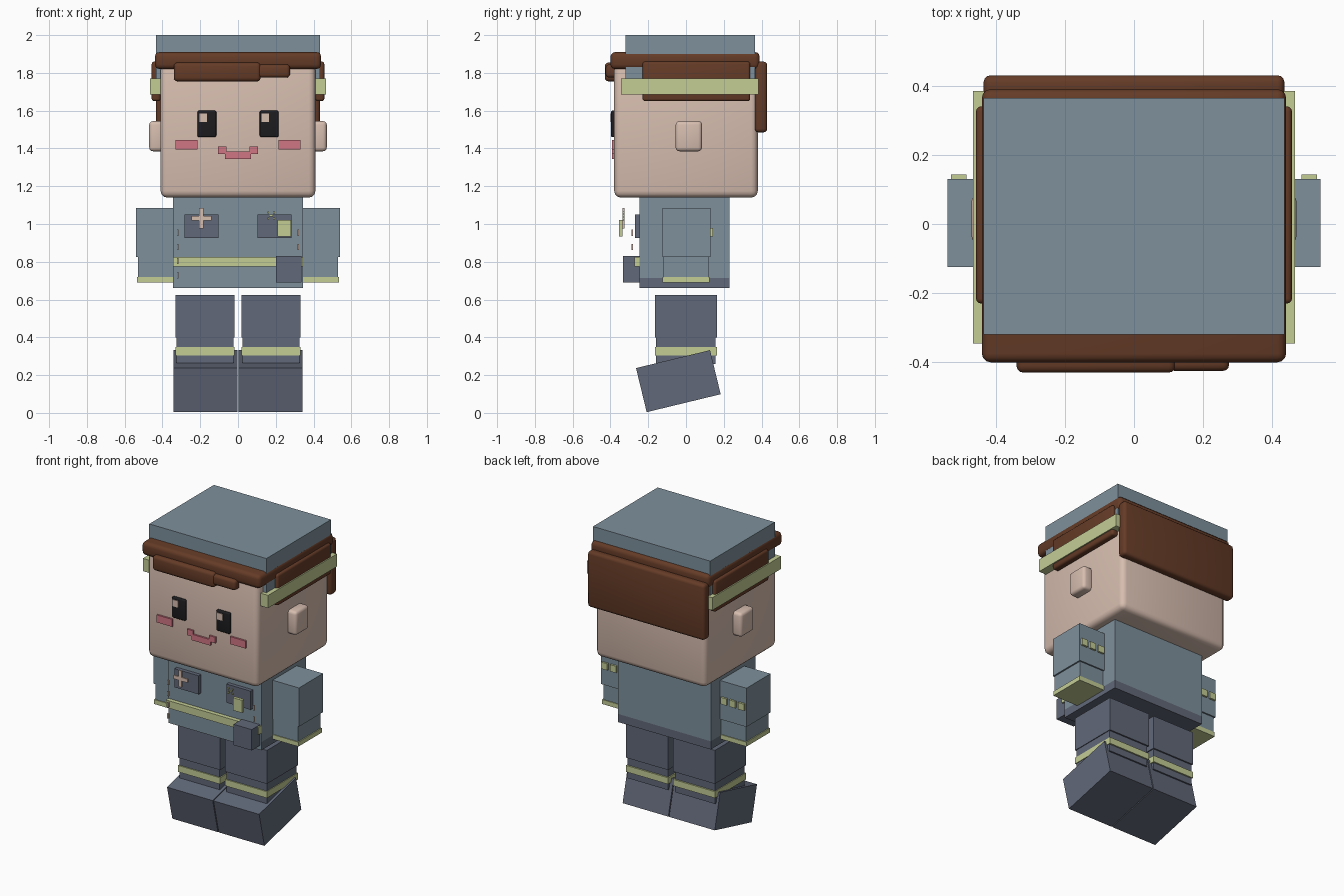
import bpy
import bmesh
import math
from mathutils import Matrix, Vector

default_cube = bpy.data.objects.get("Cube")
if default_cube:
    bpy.data.objects.remove(default_cube, do_unlink=True)


def make_material(name, red, green, blue):
    material = bpy.data.materials.new(name)
    colour = (red, green, blue, 1)
    material.diffuse_color = colour
    material.use_nodes = True
    for node in material.node_tree.nodes:
        if node.type == "BSDF_PRINCIPLED":
            node.inputs["Base Color"].default_value = colour
    return material


steel = make_material("steel blue cloth", .21, .28, .33)
slate = make_material("dark slate cloth", .12, .14, .19)
lime = make_material("pale lime trim", .55, .61, .30)
skin = make_material("skin", .68, .51, .43)
brown = make_material("brown hair", .13, .044, .02)
pink = make_material("pink blush", .64, .18, .23)
black = make_material("black eye", .012, .012, .014)


def box(name, material, x, y, z, soft=0, tilt=0):
    """Add a box from its x, y and z ranges, optionally rounded or tilted."""
    low, high = (Vector(corner) for corner in zip(x, y, z))
    mesh = bpy.data.meshes.new(name)
    bm = bmesh.new()
    bmesh.ops.create_cube(bm, size=1)
    bmesh.ops.scale(bm, vec=high - low, verts=bm.verts)
    if soft:
        bmesh.ops.bevel(bm, geom=bm.edges[:], offset=soft, segments=3,
                        profile=.5, affect="EDGES")
        for face in bm.faces:
            face.smooth = True
    bm.to_mesh(mesh)
    bm.free()
    mesh.materials.append(material)
    part = bpy.data.objects.new(name, mesh)
    bpy.context.scene.collection.objects.link(part)
    part.matrix_world = (Matrix.Translation((low + high) / 2)
                         @ Matrix.Rotation(math.radians(tilt), 4, "X"))
    if soft:
        bpy.ops.object.select_all(action="DESELECT")
        part.select_set(True)
        bpy.context.view_layer.objects.active = part
        bpy.ops.object.shade_smooth_by_angle(angle=math.radians(40))
    return part


def pair(name, material, x, y, z, **options):
    """Add a left box and its mirror image on the right."""
    box("left_" + name, material, x, y, z, **options)
    box("right_" + name, material, (-x[1], -x[0]), y, z, **options)


# Head and ears
box("head", skin, (-.41, .41), (-.38, .38), (1.14, 1.85), soft=.035)
pair("ear", skin, (.39, .47), (-.055, .085), (1.385, 1.545), soft=.02)

# Face
face_front = (-.392, -.37)
pair("eye", black, (.115, .215), (-.397, -.37), (1.46, 1.6), soft=.008)
for side, start in (("left", .125), ("right", -.205)):
    box(side + "_eye_highlight", skin, (start, start + .04), (-.401, -.39), (1.54, 1.585))
pair("cheek", pink, (.215, .33), face_front, (1.395, 1.445))
pair("mouth_corner", pink, (.06, .105), face_front, (1.37, 1.41))
box("mouth", pink, (-.07, .07), face_front, (1.345, 1.385))

# Hair
box("hair_cap", brown, (-.44, .44), (-.4, .39), (1.82, 1.91), soft=.025)
box("hair_back", brown, (-.435, .435), (.365, .43), (1.485, 1.86), soft=.02)
pair("hair_side", brown, (.41, .457), (-.23, .34), (1.65, 1.86), soft=.014)
box("fringe_long", brown, (-.34, .12), (-.43, -.36), (1.755, 1.855), soft=.02)
box("fringe_short", brown, (.1, .275), (-.425, -.36), (1.775, 1.845), soft=.018)

# Hat with side bands
box("hat", steel, (-.435, .435), (-.32, .365), (1.7, 2))
pair("hat_band", lime, (.4, .465), (-.345, .385), (1.685, 1.77))

# Jacket, with a hem that is dark everywhere but the front
box("jacket", steel, (-.345, .345), (-.245, .23), (.715, 1.14))
hem = box("jacket_hem", slate, (-.345, .345), (-.245, .23), (.66, .715))
hem.data.materials.append(steel)
for polygon in hem.data.polygons:
    polygon.material_index = int(polygon.normal.y < -.5)

# Belt, pouch and pockets
box("belt", lime, (-.345, .345), (-.273, -.24), (.775, .825))
box("belt_pouch", slate, (.2, .335), (-.333, -.24), (.69, .83))
pair("pocket", slate, (.103, .283), (-.27, -.24), (.925, 1.05))

# Badges in front of the pockets
badge = (-.336, -.326)
box("cross_upright", skin, (-.207, -.183), badge, (.975, 1.085))
box("cross_bar", skin, (-.245, -.14), badge, (1.018, 1.042))
box("name_tag", lime, (.21, .28), (-.355, -.335), (.935, 1.02))
for row, height in enumerate((1.025, 1.04, 1.055)):
    for step in (-1, 1):
        offset = step * (.015 if row != 1 else .006)
        box("star_point", lime, (.17 + offset, .18 + offset), badge, (height, height + .01))

# Stitches along the jacket edges
for row in range(4):
    top = .97 - row * .075
    for side in (-1, 1):
        if side < 0 or row < 2:
            centre = side * .319
            box("stitch", skin, (centre - .005, centre + .005), (-.288, -.28), (top - .033, top))

# Arms with cuffs and rear patches
pair("upper_arm", steel, (.345, .54), (-.125, .13), (.825, 1.085))
pair("forearm", steel, (.345, .53), (-.12, .12), (.7, .825))
pair("cuff", lime, (.345, .536), (-.125, .125), (.69, .72))
for start in (.355, .42, .485):
    pair("arm_patch", lime, (start, start + .045), (.125, .143), (.935, .98))

# Legs with trim and tilted boots
pair("thigh", slate, (.018, .33), (-.165, .165), (.4, .625))
pair("shin", slate, (.025, .325), (-.158, .155), (.26, .4))
pair("leg_trim", lime, (.018, .33), (-.165, .165), (.305, .348))
pair("boot", slate, (.003, .342), (-.242, .161), (.048, .288), tilt=13.6)
